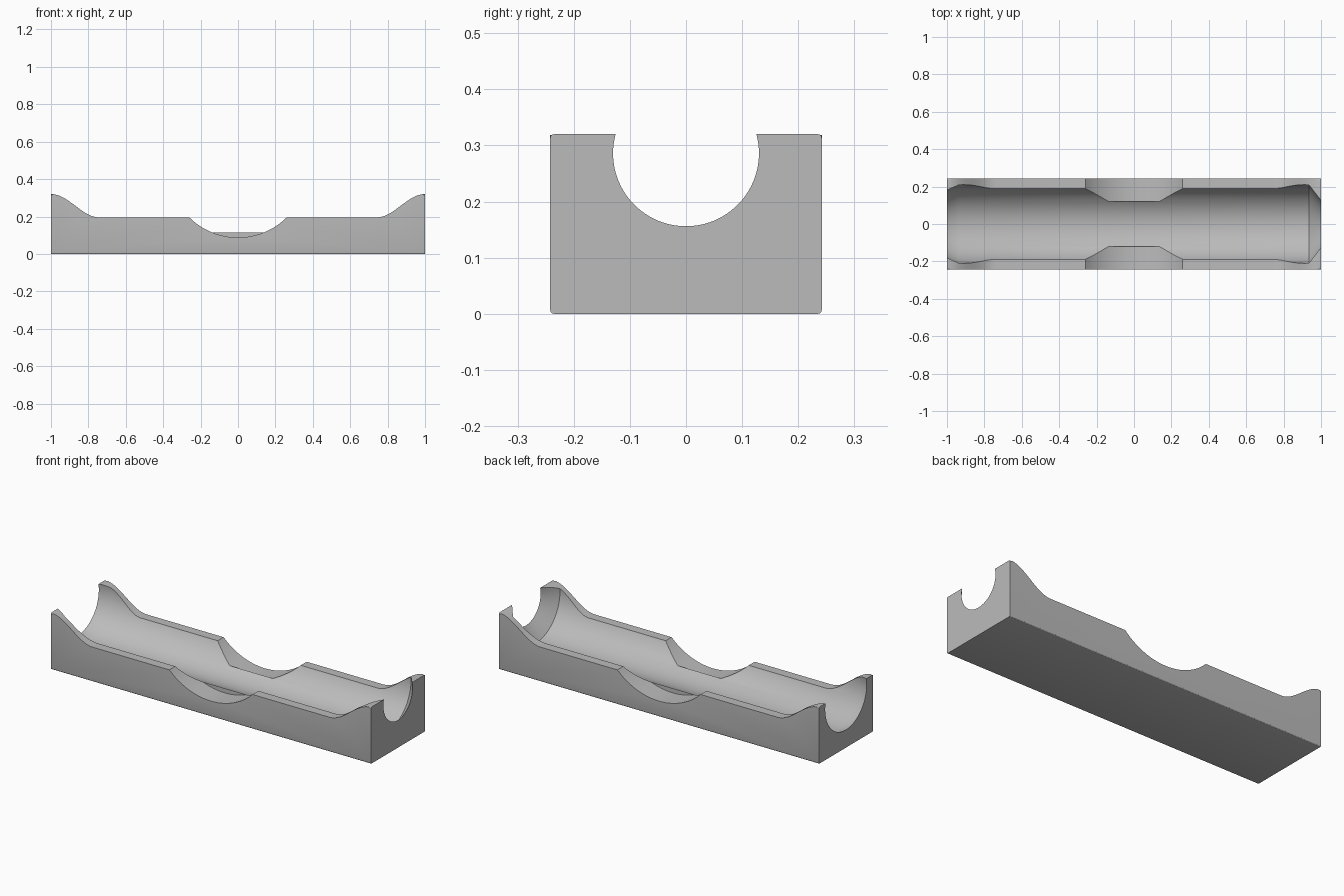
import bpy, bmesh, math

if "Cube" in bpy.data.objects:
    bpy.data.objects.remove(bpy.data.objects["Cube"])

HALF_W = 0.242      # half width of the block
RIM, TOP = 0.195, 0.32
AXIS_Z = 0.286      # height of the bore axis

grey = bpy.data.materials.new("plain grey")
grey.diffuse_color = (0.5, 0.5, 0.5, 1)
grey.use_nodes = True
grey.node_tree.nodes["Principled BSDF"].inputs["Base Color"].default_value = grey.diffuse_color


def finish(name, bm):
    bmesh.ops.recalc_face_normals(bm, faces=bm.faces)
    mesh = bpy.data.meshes.new(name)
    bm.to_mesh(mesh)
    bm.free()
    mesh.materials.append(grey)
    obj = bpy.data.objects.new(name, mesh)
    bpy.context.collection.objects.link(obj)
    return obj


def prism(name, profile, y0, y1, bevel=0):
    """Extrude an (x, z) profile along y, optionally rounding the long edges."""
    bm = bmesh.new()
    a = [bm.verts.new((x, y0, z)) for x, z in profile]
    b = [bm.verts.new((x, y1, z)) for x, z in profile]
    n = len(a)
    bm.faces.new(a)
    bm.faces.new(b[::-1])
    for i in range(n):
        j = (i + 1) % n
        bm.faces.new((a[i], b[i], b[j], a[j]))
    if bevel:
        edges = [e for e in bm.edges
                 if abs(e.verts[0].co.y - e.verts[1].co.y) < 1e-6
                 and abs(e.verts[0].co.x - e.verts[1].co.x) > 1e-6]
        bmesh.ops.bevel(bm, geom=edges, offset=bevel, segments=3,
                        profile=0.5, affect='EDGES', clamp_overlap=True)
    return finish(name, bm)


def lathe_x(name, profile, steps=96):
    """Revolve an (x, radius) profile around the bore axis."""
    bm = bmesh.new()
    rings = []
    for x, r in profile:
        rings.append([bm.verts.new((x, r * math.cos(t), AXIS_Z + r * math.sin(t)))
                      for t in (2 * math.pi * k / steps for k in range(steps))])
    for p, q in zip(rings, rings[1:]):
        for k in range(steps):
            m = (k + 1) % steps
            bm.faces.new((p[k], p[m], q[m], q[k]))
    bm.faces.new(rings[0])
    bm.faces.new(rings[-1])
    return finish(name, bm)


# block with S-curved raised ends
N = 16
hump = [(0.74 + 0.26 * i / N,
         RIM + (TOP - RIM) * (1 - math.cos(math.pi * i / N)) / 2) for i in range(N + 1)]
outline = [(-1, 0), (1, 0)] + hump[::-1] + [(-x, z) for x, z in hump]
cradle = prism("cradle", outline, -HALF_W, HALF_W, bevel=0.007)

# round bore, tapering to a wide mouth on one end and a narrow one on the other
cutters = [lathe_x("bore_cutter", [(-1.05, 0.166), (-0.935, 0.21), (0.935, 0.21),
                                   (1.0, 0.13), (1.05, 0.13)])]

# finger scoops on both sides, leaving a thin lip beside the bore
R, LOW = 0.369, 0.088
arc = []
for i in range(33):
    t = math.radians(-60 + 120 * i / 32)
    arc.append((R * math.sin(t), LOW + R - R * math.cos(t)))
scoop = arc + [(arc[-1][0], 0.5), (arc[0][0], 0.5)]
for side in (-1, 1):
    cutters.append(prism("scoop_cutter", scoop, *sorted((side * 0.12, side * 0.3))))

for cutter in cutters:
    mod = cradle.modifiers.new("cut", 'BOOLEAN')
    mod.operation = 'DIFFERENCE'
    mod.solver = 'EXACT'
    mod.object = cutter

bpy.context.view_layer.objects.active = cradle
cradle.select_set(True)
for mod in list(cradle.modifiers):
    bpy.ops.object.modifier_apply(modifier=mod.name)
for cutter in cutters:
    bpy.data.objects.remove(cutter)
bpy.ops.object.shade_smooth_by_angle(angle=math.radians(25))
